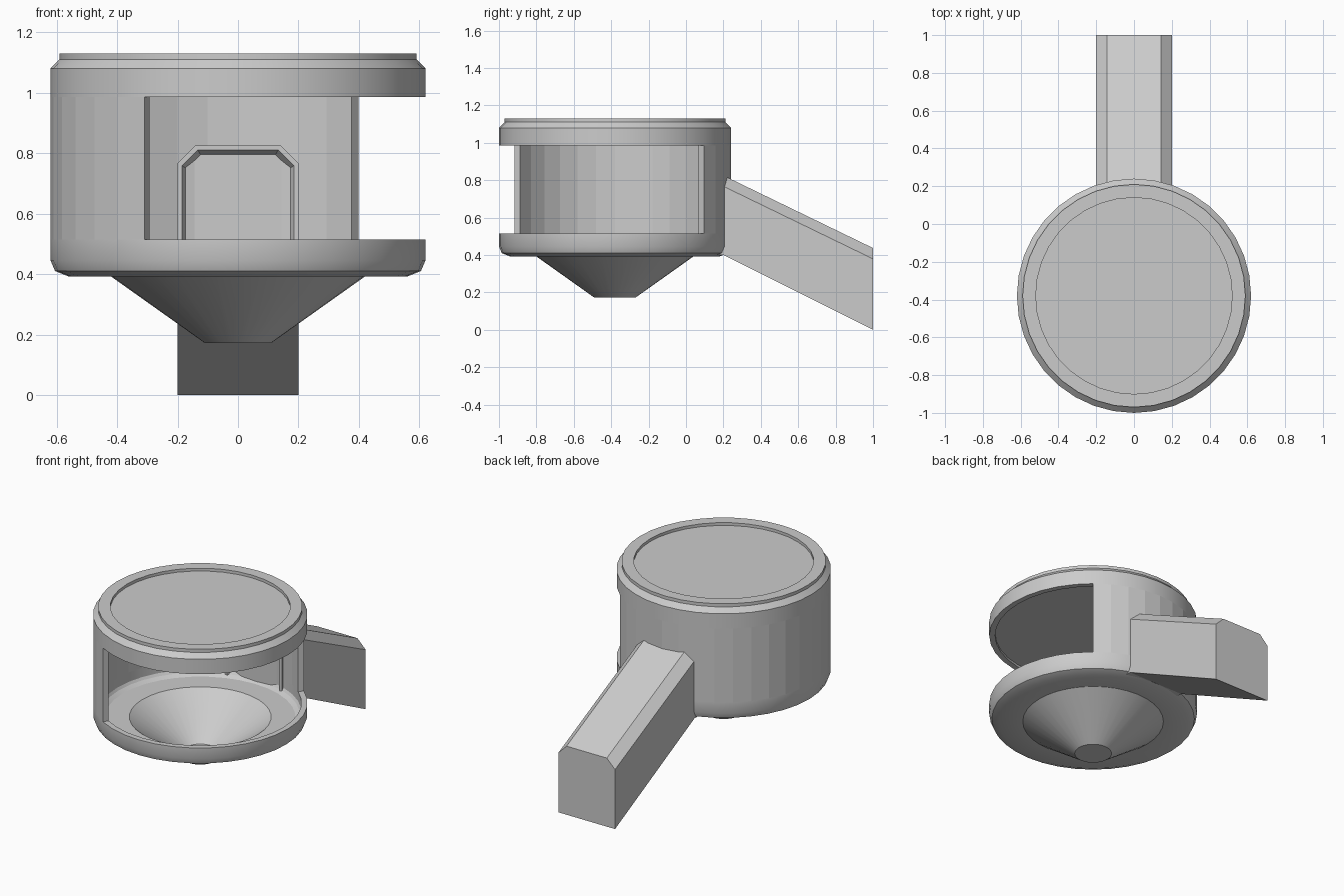
import bpy, bmesh
from math import sin, cos, radians

if "Cube" in bpy.data.objects:
    bpy.data.objects.remove(bpy.data.objects["Cube"])

CY = -0.38          # drum centre in y
STEP = 10           # 36-sided drum


def finish(name, bm, smooth=True):
    bmesh.ops.remove_doubles(bm, verts=bm.verts, dist=1e-5)
    bmesh.ops.recalc_face_normals(bm, faces=bm.faces)
    me = bpy.data.meshes.new(name)
    bm.to_mesh(me)
    bm.free()
    ob = bpy.data.objects.new(name, me)
    bpy.context.collection.objects.link(ob)
    if smooth:
        bpy.ops.object.select_all(action='DESELECT')
        ob.select_set(True)
        bpy.context.view_layer.objects.active = ob
        bpy.ops.object.shade_smooth_by_angle(angle=radians(25))
    return ob


def lathe(name, profile, a0=0, a1=360, closed=False, smooth=True):
    """Sweep an (r, z) profile around the drum axis; cap ends of partial sweeps."""
    bm = bmesh.new()
    rings = []
    for a in range(a0, a1 + 1, STEP):
        t = radians(a)
        rings.append([bm.verts.new((r * cos(t), CY + r * sin(t), z)) for r, z in profile])
    n = len(profile)
    for p, q in zip(rings, rings[1:]):
        for i in range(n if closed else n - 1):
            j = (i + 1) % n
            bm.faces.new((p[i], q[i], q[j], p[j]))
    if a1 - a0 < 360:
        bm.faces.new(rings[0])
        bm.faces.new(rings[-1][::-1])
    return finish(name, bm, smooth)


# hollow hopper base with funnel
lathe("hopper_base", [
    (0, .172), (.11, .172), (.42, .392), (.56, .392), (.605, .41), (.62, .445), (.62, .515),
    (.585, .515), (.585, .455), (.575, .44), (.55, .425), (.41, .425), (.10, .205), (0, .205)])

# lid with stepped rim and shallow recess
lathe("lid", [
    (0, 1.0), (.585, 1.0), (.585, .985), (.62, .985), (.62, 1.08), (.59, 1.11), (.59, 1.13),
    (.52, 1.13), (.52, 1.112), (0, 1.112)])

# part wall, open at the front right
lathe("drum_wall", [(.62, .515), (.62, .985), (.585, .985), (.585, .515)],
      50, 240, closed=True, smooth=False)


# sloping chute with a recessed inner mouth
def section(bm, y, base, height, inset=0.0):
    w, lo, hi, c = .2 - inset, base + inset, base + height - inset, .058 - inset * .4
    pts = [(-w, lo), (w, lo), (w, hi - c), (w - c, hi), (c - w, hi), (-w, hi - c)]
    return [bm.verts.new((x, y, z)) for x, z in pts]


bm = bmesh.new()
rings = [section(bm, *s) for s in (
    (.185, .40, .425, .03), (.155, .40, .425, .015), (.155, .40, .425),
    (.20, .40, .425), (1.0, 0, .437))]
for p, q in zip(rings, rings[1:]):
    for i in range(6):
        j = (i + 1) % 6
        bm.faces.new((p[i], p[j], q[j], q[i]))
bm.faces.new(rings[0])
bm.faces.new(rings[-1])
finish("chute", bm, smooth=False)
